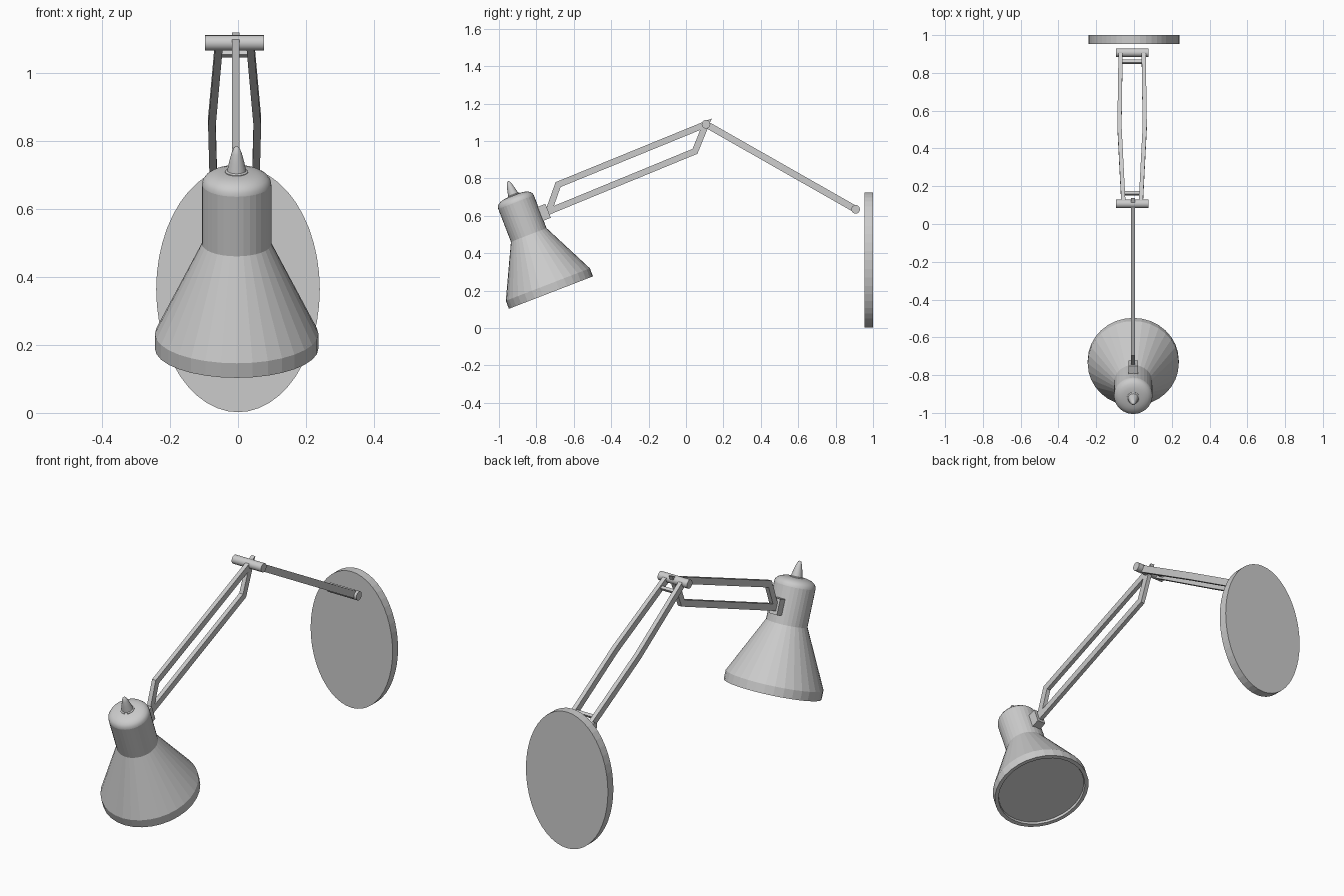
import bpy, bmesh, math
from mathutils import Vector, Matrix

if "Cube" in bpy.data.objects:
    bpy.data.objects.remove(bpy.data.objects["Cube"])

CX = -0.01  # arms sit slightly left of centre


def finish(name, bm, smooth=None):
    bmesh.ops.recalc_face_normals(bm, faces=bm.faces)
    if smooth:
        for f in bm.faces:
            f.smooth = smooth(f)
    me = bpy.data.meshes.new(name)
    bm.to_mesh(me)
    bm.free()
    ob = bpy.data.objects.new(name, me)
    bpy.context.collection.objects.link(ob)
    return ob


def cylinder(name, centre, radius, length, axis, sides=16):
    bm = bmesh.new()
    bmesh.ops.create_cone(bm, cap_ends=True, segments=sides, radius1=radius,
                          radius2=radius, depth=length)
    rot = Vector((0, 0, 1)).rotation_difference(Vector(axis)).to_matrix().to_4x4()
    bm.transform(Matrix.Translation(centre) @ rot)
    return finish(name, bm, lambda f: len(f.verts) == 4)


def flat_bar(name, pts, normal, width, depth, closed=False):
    """Rectangular bar along a planar path with mitred corners."""
    pts, n, count = [Vector(p) for p in pts], Vector(normal).normalized(), len(pts)
    bm = bmesh.new()
    rings = []
    for i, p in enumerate(pts):
        a = pts[i - 1] if i or closed else None
        b = pts[(i + 1) % count] if i < count - 1 or closed else None
        dirs = [d.normalized() for d in ([p - a] if a else []) + ([b - p] if b else [])]
        sides = [n.cross(d) for d in dirs]
        m = sum(sides, Vector()).normalized()
        m *= width / 2 / m.dot(sides[0])
        h = n * depth / 2
        rings.append([bm.verts.new(q) for q in (p + m + h, p - m + h, p - m - h, p + m - h)])
    for i in range(count if closed else count - 1):
        r, s = rings[i], rings[(i + 1) % count]
        for k in range(4):
            bm.faces.new((r[k], r[(k + 1) % 4], s[(k + 1) % 4], s[k]))
    if not closed:
        bm.faces.new(rings[0])
        bm.faces.new(rings[-1])
    return finish(name, bm)


def lathe(name, profile, matrix, sides, smooth=None):
    bm = bmesh.new()
    vs = [bm.verts.new((r, 0, z)) for r, z in profile]
    es = [bm.edges.new(p) for p in zip(vs, vs[1:])]
    bmesh.ops.spin(bm, geom=vs + es, cent=(0, 0, 0), axis=(0, 0, 1),
                   angle=2 * math.pi, steps=sides)
    bmesh.ops.remove_doubles(bm, verts=bm.verts, dist=1e-5)
    ob = finish(name, bm, smooth)
    ob.matrix_world = matrix
    return ob


# oval wall plate
plate = cylinder("wall_plate", (0, 0, 0), 1, 1, (0, 1, 0), 48)
plate.data.transform(Matrix.Translation((0, 0.977, 0.364))
                     @ Matrix.Diagonal((0.241, 0.046, 0.362, 1)))
plate.data.shade_flat()

# pivots at the wall and the elbow
wall, elbow = Vector((CX, 0.907, 0.635)), Vector((CX, 0.107, 1.09))
for name, c in (("wall_pivot", wall), ("elbow_pivot", elbow)):
    cylinder(name, c, 0.023, 0.173, (1, 0, 0))

# pair of bowed bars between the pivots, joined by small cross pieces
arm_normal = Vector((1, 0, 0)).cross(elbow - wall)
for side, name in ((-1, "left_bar"), (1, "right_bar")):
    path = [wall.lerp(elbow, t) + Vector((side * x, 0, 0))
            for t, x in ((0, 0.061), (0.49, 0.067), (1, 0.046))]
    flat_bar(name, path, arm_normal, 0.022, 0.036)
for name, t, x in (("wall_cross_piece", 0.06, 0.058), ("elbow_cross_piece", 0.93, 0.046)):
    p = wall.lerp(elbow, t)
    d = Vector((x, 0, 0))
    flat_bar(name, [p - d, p + d], arm_normal, 0.016, 0.016)

# parallelogram frame carrying the lamp head
frame = [(0.107, 1.09), (0.048, 0.945), (-0.735, 0.623), (-0.684, 0.767)]
flat_bar("front_frame", [(-0.006, y, z) for y, z in frame], (1, 0, 0), 0.034, 0.022, True)

# tilted lamp head
head = Matrix.Translation((-0.004, -0.722, 0.19)) @ Matrix.Rotation(math.radians(21.1), 4, "X")
shade = [(0, 0.012), (0.219, 0.012), (0.222, 0), (0.241, 0), (0.241, 0.046),
         (0.102, 0.33), (0.102, 0.518), (0.1, 0.529), (0.092, 0.54), (0.078, 0.549),
         (0.058, 0.555), (0.035, 0.557), (0, 0.557)]
lathe("shade", shade, head, 32, lambda f: f.calc_center_median().z > 0.52)
finial = [(0, 0.55), (0.034, 0.55), (0.034, 0.559), (0.028, 0.562), (0.022, 0.59),
          (0.015, 0.617), (0.008, 0.634), (0, 0.639)]
lathe("finial", finial, head, 16, lambda f: f.calc_center_median().z > 0.562)

# bracket joining the frame to the head
bm = bmesh.new()
bmesh.ops.create_cube(bm, size=1, matrix=Matrix.Translation((0, 0.113, 0.413))
                      @ Matrix.Diagonal((0.048, 0.06, 0.08, 1)))
finish("head_bracket", bm).matrix_world = head
